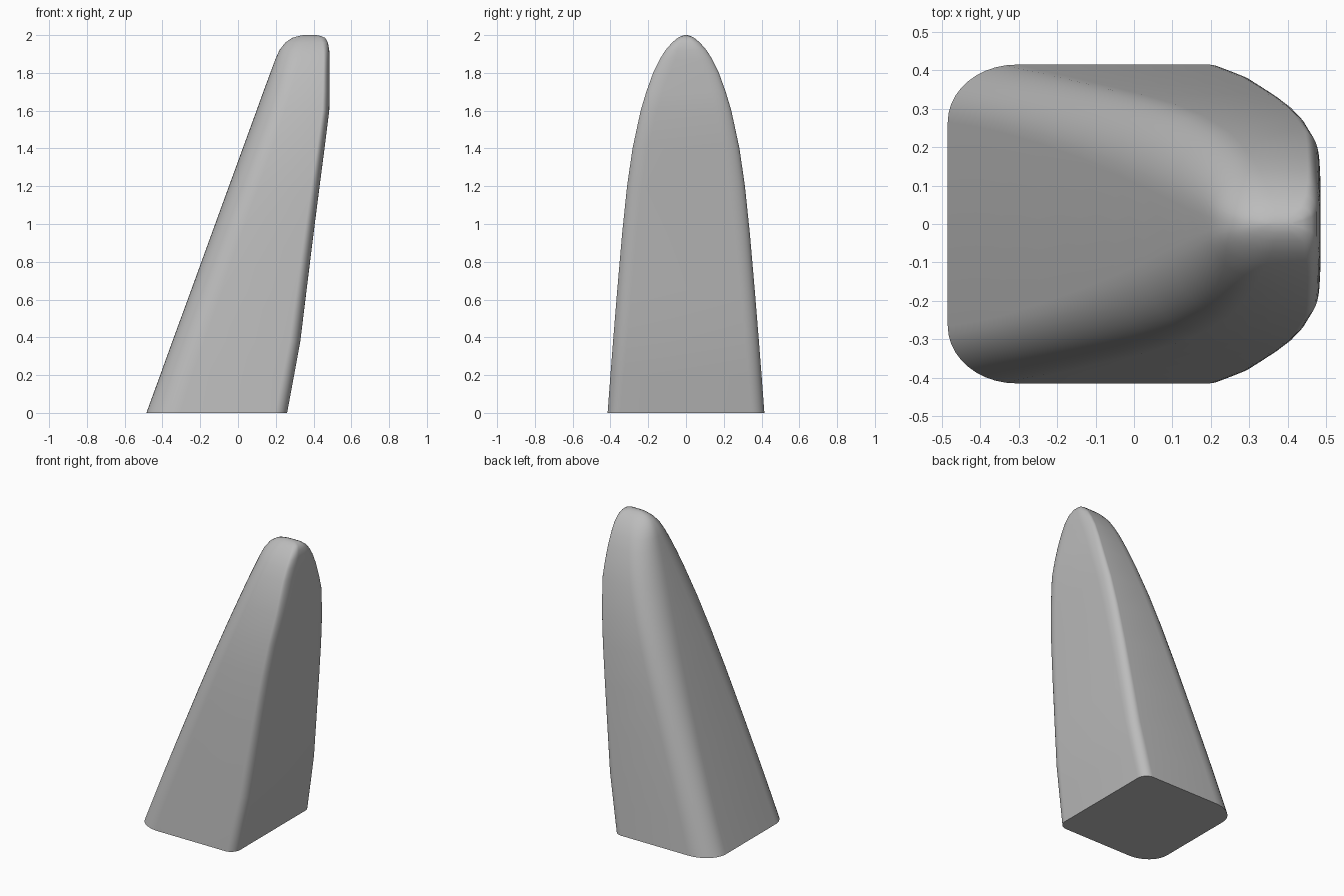
import bpy, bmesh, math

default = bpy.data.objects.get("Cube")
if default:
    bpy.data.objects.remove(default, do_unlink=True)

# Single plain grey
grey = bpy.data.materials.new("plain_grey")
grey.use_nodes = True
colour = (0.5, 0.5, 0.5, 1)
grey.diffuse_color = colour
grey.node_tree.nodes["Principled BSDF"].inputs["Base Color"].default_value = colour

# Levels up the body: height, sloped side x, steep side x, half width
LEVELS = [
    (0, -.485, .26, .415), (.2, -.412, .297, .4), (.38, -.347, .33, .386),
    (.65, -.248, .363, .364), (.95, -.139, .4, .338), (1.2, -.048, .432, .312),
    (1.4, .025, .458, .283), (1.6, .098, .483, .24), (1.7, .134, .485, .21),
    (1.8, .171, .485, .174), (1.87, .197, .485, .14), (1.92, .219, .483, .109),
    (1.96, .25, .476, .074), (1.985, .286, .462, .044), (1.995, .32, .44, .024),
    (2, .345, .415, .008),
]
STEPS = 10


def corner(cx, cy, rx, ry, start):
    """Quarter ellipse, counterclockwise from the start angle."""
    for i in range(STEPS + 1):
        a = start + math.pi / 2 * i / STEPS
        yield cx + rx * math.cos(a), cy + ry * math.sin(a)


def section(z, x0, x1, h):
    """Rounded outline: broad rounding on the sloped side, tight on the steep side."""
    t = z / 2
    rx = (x1 - x0) * (.24 + .24 * t ** 2)
    ry = h * (.36 + .6 * t ** 2)
    sx = min(.065 - .035 * t, (x1 - x0) * .3)
    sy = min(.07 + .02 * t, h * .6)
    pts = list(corner(x1 - sx, h - sy, sx, sy, 0))
    pts += corner(x0 + rx, h - ry, rx, ry, math.pi / 2)
    pts += [(x, -y) for x, y in reversed(pts)]
    return [(x, y, z) for x, y in pts]


# Body lofted through the levels
bm = bmesh.new()
rings = [[bm.verts.new(p) for p in section(*level)] for level in LEVELS]
for low, high in zip(rings, rings[1:]):
    for i in range(len(low)):
        j = (i + 1) % len(low)
        bm.faces.new((low[i], low[j], high[j], high[i]))
bm.faces.new(rings[0][::-1])
bm.faces.new(rings[-1])
bmesh.ops.recalc_face_normals(bm, faces=bm.faces)
mesh = bpy.data.meshes.new("tapered_body")
bm.to_mesh(mesh)
bm.free()
mesh.materials.append(grey)

body = bpy.data.objects.new("tapered_body", mesh)
bpy.context.collection.objects.link(body)
bpy.context.view_layer.objects.active = body
body.select_set(True)
bpy.ops.object.shade_smooth_by_angle(angle=math.radians(50))
